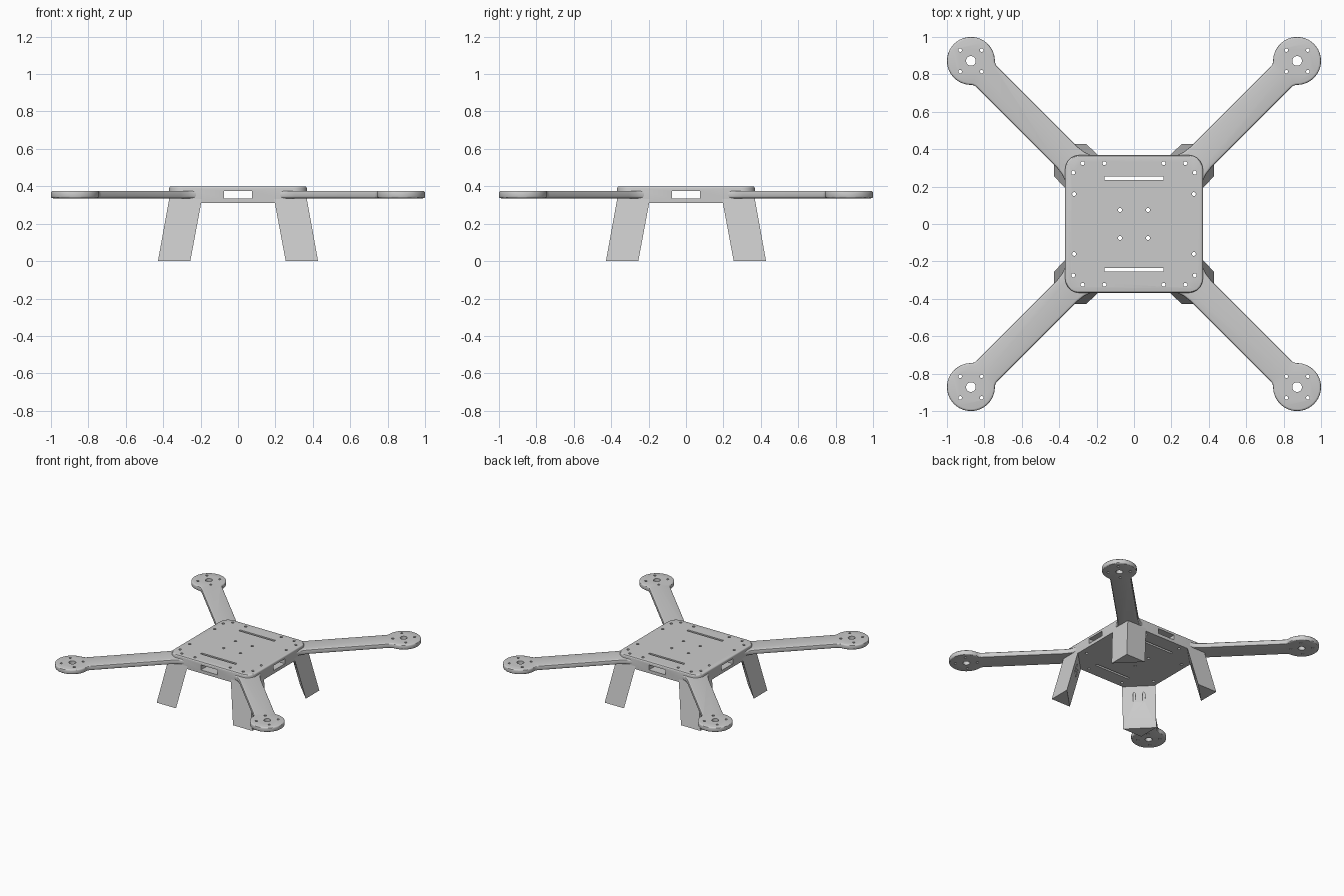
import bpy, bmesh, math
from mathutils import Matrix

if "Cube" in bpy.data.objects:
    bpy.data.objects.remove(bpy.data.objects["Cube"])

def prism(name, bottom, z0, z1, top=None):
    """Closed prism from a bottom outline (and optional different top outline)."""
    top = top or bottom
    n = len(bottom)
    bm = bmesh.new()
    b = [bm.verts.new((x, y, z0)) for x, y in bottom]
    t = [bm.verts.new((x, y, z1)) for x, y in top]
    bm.faces.new(b[::-1])
    bm.faces.new(t)
    for i in range(n):
        j = (i + 1) % n
        bm.faces.new((b[i], b[j], t[j], t[i]))
    bmesh.ops.recalc_face_normals(bm, faces=bm.faces)
    me = bpy.data.meshes.new(name)
    bm.to_mesh(me)
    bm.free()
    ob = bpy.data.objects.new(name, me)
    bpy.context.collection.objects.link(ob)
    return ob

def arc(cx, cy, r, a0, a1, n):
    return [(cx + r * math.cos(math.radians(a0 + (a1 - a0) * i / n)),
             cy + r * math.sin(math.radians(a0 + (a1 - a0) * i / n))) for i in range(n + 1)]

def circle(cx, cy, r, n=20):
    return arc(cx, cy, r, 0, 360, n)[:-1]

def rect(x, y, hx, hy):
    return [(x - hx, y - hy), (x + hx, y - hy), (x + hx, y + hy), (x - hx, y + hy)]

def rounded(h, r):
    c = h - r
    return [p for k, (sx, sy) in enumerate(((1, 1), (-1, 1), (-1, -1), (1, -1)))
            for p in arc(sx * c, sy * c, r, 90 * k, 90 * k + 90, 8)]

def join(obs, name):
    bm = bmesh.new()
    for o in obs:
        bm.from_mesh(o.data)
        bpy.data.objects.remove(o)
    me = bpy.data.meshes.new(name)
    bm.to_mesh(me)
    bm.free()
    ob = bpy.data.objects.new(name, me)
    bpy.context.collection.objects.link(ob)
    ob.hide_render = True
    return ob

def cut(ob, cutter):
    m = ob.modifiers.new("cut", 'BOOLEAN')
    m.operation, m.object, m.solver = 'DIFFERENCE', cutter, 'EXACT'

def finish(ob):
    """Apply modifiers and shade."""
    dg = bpy.context.evaluated_depsgraph_get()
    me = bpy.data.meshes.new_from_object(ob.evaluated_get(dg))
    ob.modifiers.clear()
    ob.data = me
    bpy.ops.object.select_all(action='DESELECT')
    ob.select_set(True)
    bpy.context.view_layer.objects.active = ob
    bpy.ops.object.shade_smooth_by_angle(angle=math.radians(30))

H = 0.368          # half width of the centre body

# Screw holes and strap slots, all running vertically
spots = [(sx * x, sy * y) for sx in (1, -1) for sy in (1, -1)
         for x, y in ((.325, .275), (.275, .325), (.158, .325), (.32, .16), (.075, .075))]
drills = [prism("drill", circle(x, y, .0105), -.1, .6) for x, y in spots]
drills += [prism("slot", rect(0, s * .245, .158, .009), -.1, .6) for s in (1, -1)]
drill_cutter = join(drills, "hole_cutter")

# Inner cavity and side windows
cavity = prism("cavity_cutter", rounded(.285, .05), .336, .376)
window_x = prism("window_cutter_x", rect(0, 0, .6, .074), .336, .376)
window_y = prism("window_cutter_y", rect(0, 0, .074, .6), .336, .376)

# Centre body with softened top edge
body = prism("centre_body", rounded(H, .075), .31, .40)
bm = bmesh.new()
bm.from_mesh(body.data)
rim = [e for e in bm.edges if all(v.co.z > .39 for v in e.verts)]
bmesh.ops.bevel(bm, geom=rim, offset=.01, segments=3, profile=.5, affect='EDGES')
bm.to_mesh(body.data)
bm.free()
for c in (cavity, window_x, window_y, drill_cutter):
    c.hide_render = True
    cut(body, c)
finish(body)

# Arm outline along local x: flared root, straight bar, fillet, round motor pad
D, R, W, F = .872 * math.sqrt(2), .128, .078, .05
fx = D - math.sqrt((R + F) ** 2 - (W + F) ** 2)
ang = math.degrees(math.atan2(W + F, fx - D))
lower = [(.40, -.115), (.425, -.097), (.46, -.084), (.51, -W)]
fillet = arc(fx, W + F, F, -90, ang - 180, 8)
pad = arc(D, 0, R, -ang, ang, 48)
outline = lower + [(x, -y) for x, y in fillet] + pad[1:-1] + fillet[::-1] + \
    [(x, -y) for x, y in lower[::-1]]

# Motor mount holes, turned square to the body
motor = [prism("bore", circle(D, 0, .026, 28), .2, .5)]
motor += [prism("bolt", circle(D + .081 * c, .081 * s, .0095), .2, .5)
          for c, s in ((1, 0), (-1, 0), (0, 1), (0, -1))]
motor_cutter = join(motor, "motor_cutter")

for sx, sy, tag in ((1, 1, "back_right"), (-1, 1, "back_left"),
                    (-1, -1, "front_left"), (1, -1, "front_right")):
    # Motor arm
    rot = Matrix.Rotation(math.atan2(sy, sx), 4, 'Z')
    arm = prism("arm_" + tag, outline, .336, .376)
    bev = arm.modifiers.new("round", 'BEVEL')
    bev.width, bev.segments, bev.limit_method = .011, 3, 'ANGLE'
    bev.angle_limit = math.radians(50)
    cut(arm, motor_cutter)
    finish(arm)
    arm.data.transform(rot)
    cut(arm, drill_cutter)
    finish(arm)

    # Splayed triangular leg
    def tri(a, b):
        return [(sx * a, sy * a), (sx * b, sy * a), (sx * a, sy * b)]
    leg = prism("leg_" + tag, tri(.428, .255), 0, .338, tri(.367, .192))
    cut(leg, cavity)
    cut(leg, drill_cutter)
    finish(leg)

for c in (cavity, window_x, window_y, drill_cutter, motor_cutter):
    bpy.data.objects.remove(c)
